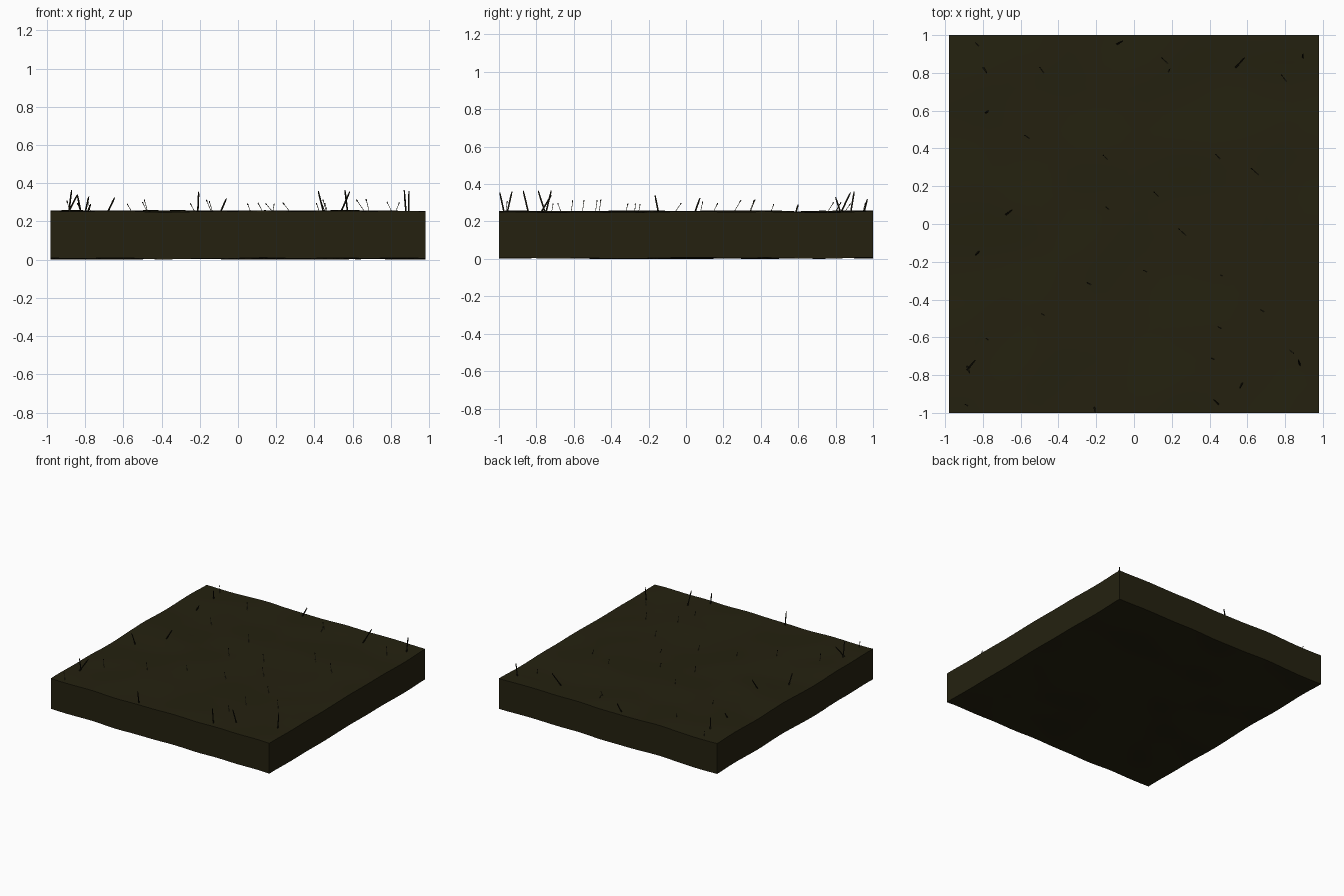
import bpy, bmesh, math, random
from mathutils import Vector, noise

if "Cube" in bpy.data.objects:
    bpy.data.objects.remove(bpy.data.objects["Cube"])

random.seed(4)


def material(name, rgb):
    m = bpy.data.materials.new(name)
    m.diffuse_color = (*rgb, 1)
    m.use_nodes = True
    m.node_tree.nodes["Principled BSDF"].inputs["Base Color"].default_value = m.diffuse_color
    return m


earth = material("dark olive earth", (0.018, 0.0155, 0.005))
dark_grass = material("dark grass", (0.008, 0.007, 0.003))
dry_grass = material("dry grass", (0.10, 0.09, 0.055))


def make_object(name, bm, mats):
    me = bpy.data.meshes.new(name)
    bm.to_mesh(me)
    bm.free()
    for m in mats:
        me.materials.append(m)
    ob = bpy.data.objects.new(name, me)
    bpy.context.collection.objects.link(ob)
    return ob


def wave(x, y):
    return 0.006 + 0.011 * max(-0.55, min(0.6, noise.noise(Vector((x * 3.2, y * 3.2, 0.7)))))


# Ground slab: a gently rolling sheet, extruded down
bm = bmesh.new()
bmesh.ops.create_grid(bm, x_segments=28, y_segments=28, size=1)
for v in bm.verts:
    v.co.z = wave(v.co.x, v.co.y)
    v.co.x *= 0.98
top = bmesh.ops.extrude_face_region(bm, geom=bm.faces[:])
for v in [g for g in top["geom"] if isinstance(g, bmesh.types.BMVert)]:
    v.co.z += 0.246
bmesh.ops.recalc_face_normals(bm, faces=bm.faces[:])
ground = make_object("ground_slab", bm, [earth])
bpy.context.view_layer.objects.active = ground
ground.select_set(True)
bpy.ops.object.shade_smooth_by_angle(angle=math.radians(40))


def stalk(bm, base, tip, rings):
    """Three-sided tube from base to tip; rings = (fraction, radius, material)."""
    d = (tip - base).normalized()
    a = d.orthogonal().normalized()
    b = d.cross(a)
    prev = None
    for t, r, mat in rings:
        c = base.lerp(tip, t)
        ring = [bm.verts.new(c + r * (a * math.cos(k * 2.094) + b * math.sin(k * 2.094)))
                for k in range(3)]
        if prev:
            for k in range(3):
                f = bm.faces.new((prev[k], prev[(k + 1) % 3], ring[(k + 1) % 3], ring[k]))
                f.material_index = mat
        prev = ring
    bm.faces.new(prev).material_index = rings[-1][2]


# Thick dark blades: base x, base y, lean x, lean y, tip height
thick = [
    (-.89, -.78, .05, .06, .34), (-.885, -.75, .015, -.04, .365),
    (-.685, .045, .04, .03, .325), (-.21, -.97, .005, -.025, .355),
    (-.095, .95, .035, .02, .32), (.45, -.957, -.03, .027, .36),
    (.535, .825, .05, .055, .355), (.575, -.84, -.015, -.03, .365),
    (.88, -.75, -.01, .03, .365), (.895, .88, 0, .02, .36),
    (-.80, .83, .02, -.03, .33), (-.79, .585, .02, .015, .29),
    (-.82, -.145, -.02, -.02, .34),
]
bm = bmesh.new()
for x, y, dx, dy, z in thick:
    stalk(bm, Vector((x, y, .24)), Vector((x + dx, y + dy, z)),
          [(0, .005, 0), (.8, .005, 0), (1, .003, 0)])
make_object("thick_grass_blades", bm, [dark_grass])

# Thin dry stems with dark tips: base x, base y, lean x, lean y
thin = [
    (-.82, .94, -.02, .02), (-.55, .45, -.03, .02), (-.47, .79, -.03, .04),
    (.19, .84, -.045, .04), (.18, .80, .01, .02), (.81, .75, -.03, .04),
    (.46, .34, -.03, .03), (.67, .25, -.05, .045), (-.135, .335, -.03, .03),
    (.135, .14, -.03, .03), (-.13, .075, -.02, .015), (.28, -.065, -.045, .04),
    (-.22, -.325, -.03, .015), (.07, -.255, -.02, .01), (.47, -.275, -.015, .005),
    (.69, -.465, -.02, .01), (-.47, -.485, -.02, .01), (.465, -.555, -.02, .01),
    (-.77, -.615, -.015, .01), (.43, -.72, -.02, .01), (.82, -.665, .025, -.02),
    (-.875, -.965, -.02, .01),
]
bm = bmesh.new()
for x, y, dx, dy in thin:
    stalk(bm, Vector((x, y, .24)), Vector((x + dx, y + dy, random.uniform(.29, .32))),
          [(0, .0018, 0), (.85, .0018, 0), (.9, .004, 1), (1, .003, 1)])
make_object("thin_grass_stems", bm, [dry_grass, dark_grass])
